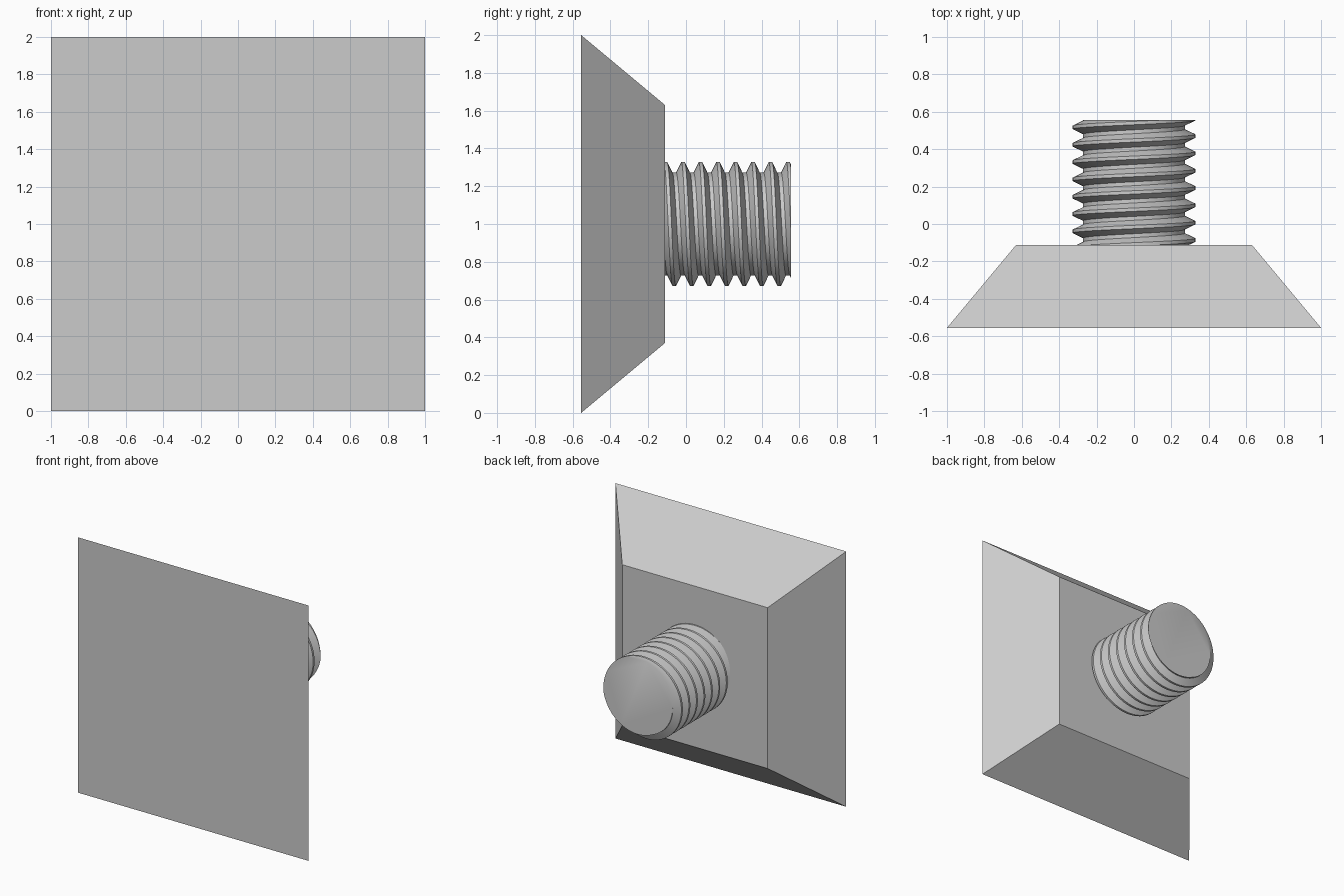
import bpy
import bmesh
from math import sin, cos, tau

if "Cube" in bpy.data.objects:
    bpy.data.objects.remove(bpy.data.objects["Cube"])

steel = bpy.data.materials.new("grey_steel")
steel.use_nodes = True
GREY = (0.6, 0.6, 0.6, 1)
steel.diffuse_color = GREY
steel.node_tree.nodes["Principled BSDF"].inputs["Base Color"].default_value = GREY

FRONT, SEAT, TIP = -0.555, -0.111, 0.555
CENTRE_Z = 1.0


def finish(bm, name):
    bmesh.ops.recalc_face_normals(bm, faces=bm.faces)
    mesh = bpy.data.meshes.new(name)
    bm.to_mesh(mesh)
    bm.free()
    mesh.materials.append(steel)
    obj = bpy.data.objects.new(name, mesh)
    bpy.context.collection.objects.link(obj)
    return obj


# Square head, tapering towards the shank
bm = bmesh.new()
bmesh.ops.create_cube(bm, size=2)
for v in bm.verts:
    half = 1.0 if v.co.y < 0 else 0.63
    y = FRONT if v.co.y < 0 else SEAT
    v.co = (v.co.x * half, y, CENTRE_Z + v.co.z * half)
finish(bm, "square_head")

# Threaded shank: trapezoid profile swept along a helix and cut flat at both ends
PITCH, ROOT, CREST = 0.0926, 0.272, 0.328
CREST_HALF, ROOT_START = 0.009, 0.036     # distances from the crest centre
PHASE = 0.447                             # a crest centre on the upper side
SEGMENTS = 72
FIRST, LAST = -8, 3


def radius(y, turn):
    d = (y - PHASE - PITCH * turn + PITCH / 2) % PITCH - PITCH / 2
    t = (abs(d) - CREST_HALF) / (ROOT_START - CREST_HALF)
    return CREST + (ROOT - CREST) * min(max(t, 0), 1)


bm = bmesh.new()
knots = [k * PITCH + d for k in range(FIRST, LAST)
         for d in (-ROOT_START, -CREST_HALF, CREST_HALF, ROOT_START)]
columns = []
for i in range(SEGMENTS + 1):
    turn = i / SEGMENTS
    column = []
    for knot in knots:
        y = min(max(PHASE + knot + PITCH * turn, SEAT), TIP)
        r = radius(y, turn)
        column.append(bm.verts.new((r * sin(tau * turn), y, CENTRE_Z + r * cos(tau * turn))))
    columns.append(column)
for a, b in zip(columns, columns[1:]):
    for j in range(len(knots) - 1):
        bm.faces.new((a[j], b[j], b[j + 1], a[j + 1]))
# Flat tip
bm.faces.new([c[-1] for c in columns[:-1]])
bmesh.ops.remove_doubles(bm, verts=bm.verts, dist=0.0002)
bmesh.ops.dissolve_degenerate(bm, edges=bm.edges, dist=0.0002)
shank = finish(bm, "threaded_shank")

bpy.ops.object.select_all(action='DESELECT')
shank.select_set(True)
bpy.context.view_layer.objects.active = shank
bpy.ops.object.shade_smooth_by_angle()
